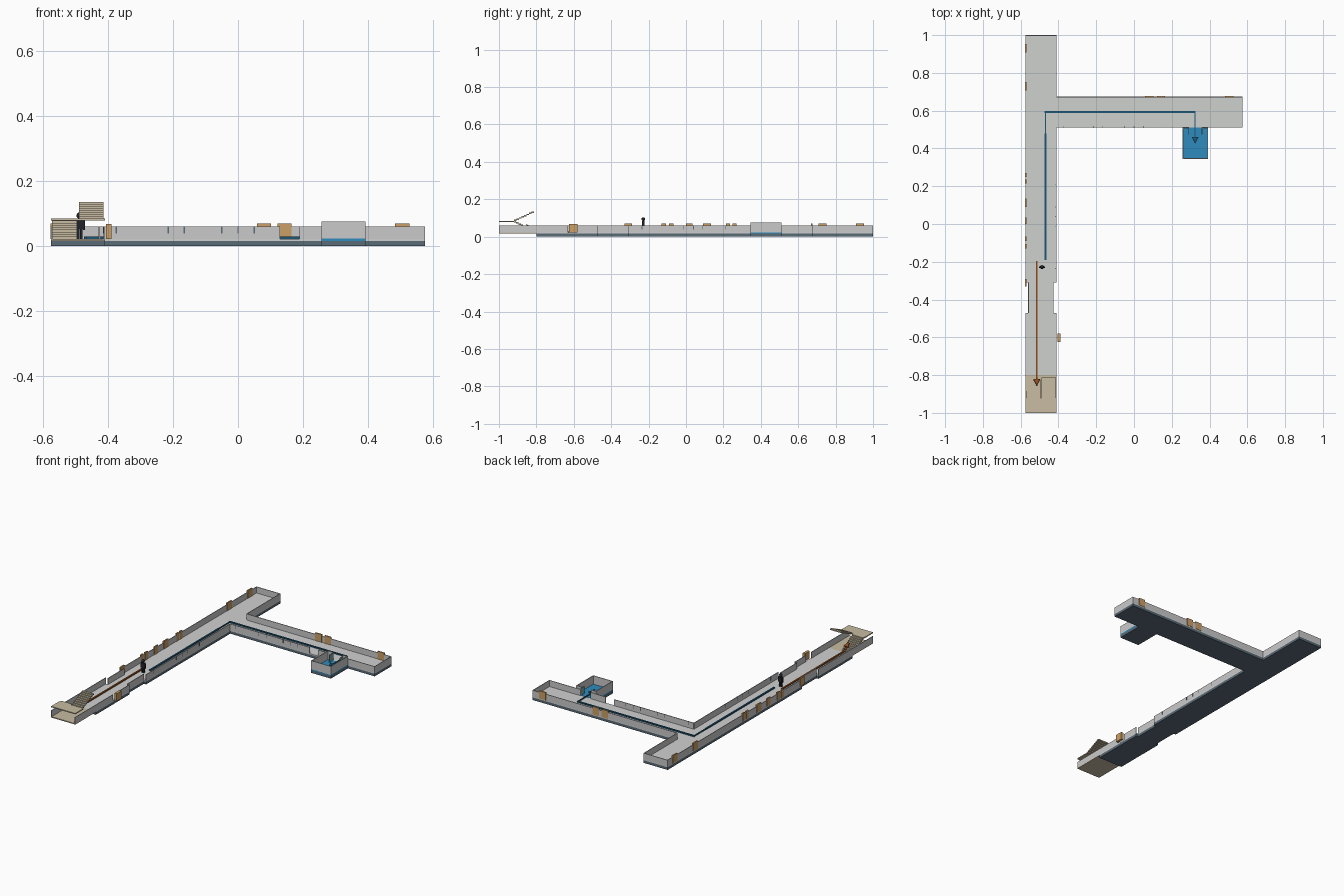
import bpy, bmesh, math
from mathutils import Matrix, Vector

cube = bpy.data.objects.get("Cube")
if cube:
    bpy.data.objects.remove(cube)


def material(name, hex_code):
    srgb = [int(hex_code[i:i + 2], 16) / 255 for i in (0, 2, 4)]
    col = [c / 12.92 if c < 0.04 else ((c + 0.055) / 1.055) ** 2.4 for c in srgb] + [1]
    m = bpy.data.materials.new(name)
    m.use_nodes = True
    m.diffuse_color = col
    m.node_tree.nodes["Principled BSDF"].inputs["Base Color"].default_value = col
    return m


FLOOR = material("floor_grey", "cfd1cf")
WALL = material("wall_grey", "cacaca")
SLATE = material("slate_blue", "5a6b77")
BEIGE = material("stair_beige", "c8bca2")
TAN = material("door_tan", "cc9f66")
WATER = material("water_blue", "2f8bbd")
NAVY = material("route_blue", "1d5675")
BROWN = material("route_brown", "8a4a1c")
BLACK = material("figure_black", "20242a")
TEAL = material("glass_teal", "78a6aa")


def finish(name, bm, mat):
    me = bpy.data.meshes.new(name)
    bmesh.ops.recalc_face_normals(bm, faces=bm.faces)
    bm.to_mesh(me)
    bm.free()
    me.materials.append(mat)
    ob = bpy.data.objects.new(name, me)
    bpy.context.collection.objects.link(ob)
    return ob


def add_box(bm, x0, x1, y0, y1, z0, z1):
    centre = Vector((x0 + x1, y0 + y1, z0 + z1)) / 2
    size = Matrix.Diagonal((x1 - x0, y1 - y0, z1 - z0, 1))
    bmesh.ops.create_cube(bm, size=1, matrix=Matrix.Translation(centre) @ size)


def boxes(name, mat, *extents):
    bm = bmesh.new()
    for e in extents:
        add_box(bm, *e)
    return finish(name, bm, mat)


BASE, TOP, T = 0.022, 0.06, 0.004
L, R = -0.575, -0.41          # main corridor sides
S, N = 0.51, 0.675            # side corridor sides
E = 0.575
NOTCH = 0.015


def wall(name, axis, pos, start, end, gaps=(), top=TOP):
    """Wall running along one axis, centred on pos, split at its gaps."""
    cuts = [start] + [v for g in gaps for v in g] + [end]
    parts = []
    for a, b in zip(cuts[::2], cuts[1::2]):
        across = (pos - T / 2, pos + T / 2)
        parts.append((*across, a, b, BASE, top) if axis == "y"
                     else (a, b, *across, BASE, top))
    return boxes(name, WALL, *parts)


# Floor sections over a slate base
sections = []
ys = [-0.8, -0.63, -0.47, -0.31, -0.14, 0.18, N, 1.0]
for i, (a, b) in enumerate(zip(ys, ys[1:])):
    inset = NOTCH if i == 2 else 0
    sections.append((L + inset, R - inset, a, b))
xs = [R, -0.08, 0.08, 0.41, E]
sections += [(a, b, S, N) for a, b in zip(xs, xs[1:])]
boxes("base_slab", SLATE, *[(*s, 0, 0.016) for s in sections])
boxes("corridor_floor", FLOOR, *[(*s, 0.016, BASE) for s in sections])

# Main corridor walls
inner = T / 2
for x, sign, name, gaps in ((L, 1, "right", []),
                            (R, -1, "left", [(-0.63, -0.58)])):
    pos = x + sign * inner
    wall(name + "_front_wall", "y", pos, -1, -0.47, gaps)
    wall(name + "_inset_wall", "y", pos + sign * NOTCH, -0.47, -0.31)
    wall(name + "_rear_wall", "y", pos, -0.31, 1, [(S, N)] if sign < 0 else [])
wall("back_wall", "x", 1 - inner, L, R)

# Side corridor walls
wall("side_corridor_front_wall", "x", S + inner, R, E, [(0.13, 0.19), (0.29, 0.36)])
wall("side_corridor_back_wall", "x", N - inner, R, E)
wall("side_corridor_end_wall", "y", E - inner, S, N)

# Small room with a blue floor
RX0, RX1, RY, RZ = 0.257, 0.392, 0.345, 0.075
boxes("room_base", SLATE, (RX0, RX1, RY, S, 0, 0.016))
boxes("room_floor", WATER, (RX0, RX1, RY, S, 0.016, BASE + 0.001))
wall("room_right_wall", "y", RX0 + inner, RY, S, top=RZ)
wall("room_left_wall", "y", RX1 - inner, RY, S, top=RZ)
wall("room_front_wall", "x", RY + inner, RX0, RX1, top=RZ)
wall("room_back_wall", "x", S - inner, RX0, RX1, [(0.29, 0.36)], RZ)
boxes("room_glass_door", TEAL, (0.288, 0.292, S - 0.035, S, BASE, 0.068),
      (0.358, 0.362, S - 0.035, S, BASE, 0.068))

# Doors standing in the outer walls
DOOR_TOP = 0.07
door_spans = [(-0.31, 0.04), (-0.118, 0.024), (-0.078, 0.024), (0.017, 0.036),
              (0.112, 0.044), (0.225, 0.022), (0.26, 0.022), (0.73, 0.044), (0.93, 0.044)]
boxes("right_doors", TAN, *[(L - 0.002, L + 0.006, c - w / 2, c + w / 2, BASE, DOOR_TOP)
                            for c, w in door_spans])
boxes("back_doors", TAN, *[(c - 0.022, c + 0.022, N - 0.006, N + 0.002, BASE, DOOR_TOP)
                           for c in (0.08, 0.143, 0.505)])
boxes("left_exit_door", TAN, (R + 0.004, R + 0.02, -0.625, -0.58, BASE, 0.068))

# Window posts on the inner-corner walls
boxes("side_window_posts", SLATE, *[(x - 0.002, x + 0.002, S - 0.001, S + 0.005, 0.038, TOP)
                                    for x in (-0.375, -0.215, -0.165, -0.05, 0, 0.05)])
boxes("main_window_posts", SLATE, *[(R - 0.005, R + 0.001, y - 0.002, y + 0.002, 0.038, TOP)
                                    for y in (-0.235, -0.015, 0.04, 0.09, 0.21)])

# Stairwell: floor, raised landing and two flights
boxes("stairwell_floor", BEIGE, (L, R, -1, -0.8, 0.016, BASE))
LANDING = 0.085
boxes("stair_landing", BEIGE, (L, R, -1, -0.92, LANDING - 0.006, LANDING))


def flight(name, x0, x1, y_start, y_end, z0, z1, steps):
    dy, dz = (y_end - y_start) / steps, (z1 - z0) / steps
    parts = []
    for i in range(steps):
        a, b = sorted((y_start + i * dy, y_start + (i + 1) * dy))
        z = z0 + (i + 1) * dz
        parts.append((x0, x1, a, b, z - dz - 0.001, z))
    return boxes(name, BEIGE, *parts)


flight("lower_flight", -0.572, -0.496, -0.81, -0.92, BASE, LANDING, 9)
flight("upper_flight", -0.489, -0.414, -0.92, -0.813, LANDING, 0.135, 8)


# Route lines and arrowheads
def arrow_head(name, mat, x, y, length, z):
    bm = bmesh.new()
    half = length * 0.5
    vs = [bm.verts.new(p) for p in ((x - half, y + length, z), (x + half, y + length, z), (x, y, z))]
    face = bm.faces.new(vs)
    top = bmesh.ops.extrude_face_region(bm, geom=[face])["geom"]
    bmesh.ops.translate(bm, vec=(0, 0, 0.006),
                        verts=[v for v in top if isinstance(v, bmesh.types.BMVert)])
    return finish(name, bm, mat)


RZ0, RZ1 = BASE, 0.029
boxes("blue_route", NAVY, (-0.474, -0.464, -0.19, 0.48, RZ0, RZ1),
      (-0.472, -0.467, 0.48, 0.592, RZ0, RZ1),
      (-0.474, 0.325, 0.587, 0.597, RZ0, RZ1),
      (0.321, 0.326, 0.45, 0.597, RZ0, RZ1))
arrow_head("blue_route_head", NAVY, 0.324, 0.425, 0.035, 0.026)
boxes("brown_route", BROWN, (-0.52, -0.51, -0.82, -0.195, RZ0, RZ1))
ramp = boxes("brown_route_climb", BROWN, (-0.005, 0.005, -0.025, 0.025, -0.003, 0.003))
ramp.location = (-0.515, -0.832, 0.045)
ramp.rotation_euler.x = -math.atan2(LANDING - BASE, 0.11)
head = arrow_head("brown_route_head", BROWN, 0, 0, 0.035, 0)
head.location = (-0.515, -0.855, 0.062)
head.rotation_euler.x = ramp.rotation_euler.x

# Standing figure
PX, PY = -0.487, -0.228
boxes("figure_body", BLACK,
      (PX - 0.009, PX - 0.001, PY - 0.005, PY + 0.005, BASE, 0.055),
      (PX + 0.001, PX + 0.009, PY - 0.005, PY + 0.005, BASE, 0.055),
      (PX - 0.01, PX + 0.01, PY - 0.006, PY + 0.006, 0.053, 0.083),
      (PX - 0.016, PX - 0.01, PY - 0.004, PY + 0.004, 0.05, 0.08),
      (PX + 0.01, PX + 0.016, PY - 0.004, PY + 0.004, 0.05, 0.08))
bm = bmesh.new()
bmesh.ops.create_uvsphere(bm, u_segments=12, v_segments=8, radius=0.01,
                          matrix=Matrix.Translation((PX, PY, 0.094)))
skull = finish("figure_head", bm, BLACK)
for poly in skull.data.polygons:
    poly.use_smooth = True
